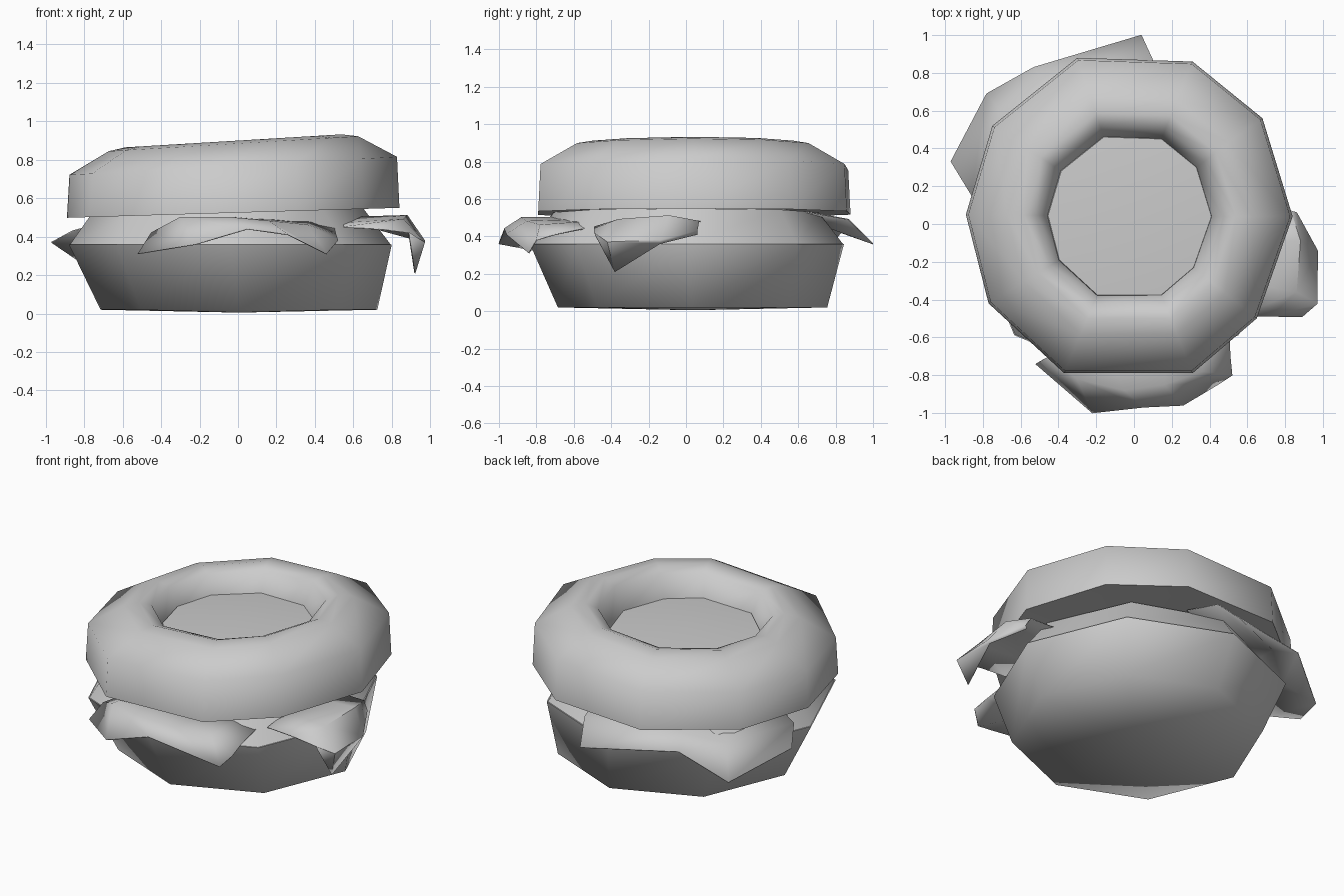
import bpy
import math

if "Cube" in bpy.data.objects:
    bpy.data.objects.remove(bpy.data.objects["Cube"], do_unlink=True)

grey = bpy.data.materials.new("plain_grey")
grey.use_nodes = True
colour = (0.6, 0.6, 0.6, 1)
grey.diffuse_color = colour
grey.node_tree.nodes["Principled BSDF"].inputs["Base Color"].default_value = colour

# Uneven ten-sided outline of the top bun
CENTRE = (-0.02, 0.04)
OUTLINE = [(0.84, 0.04), (0.68, 0.56), (0.31, 0.86), (-0.30, 0.88), (-0.75, 0.52),
           (-0.89, 0.05), (-0.77, -0.42), (-0.37, -0.79), (0.31, -0.79), (0.65, -0.50)]


def make(name, verts, faces, angle):
    mesh = bpy.data.meshes.new(name)
    mesh.from_pydata(verts, [], faces)
    mesh.materials.append(grey)
    obj = bpy.data.objects.new(name, mesh)
    bpy.context.collection.objects.link(obj)
    bpy.ops.object.select_all(action='DESELECT')
    obj.select_set(True)
    bpy.context.view_layer.objects.active = obj
    bpy.ops.object.shade_smooth_by_angle(angle=math.radians(angle))
    return obj


def bun_ring(scale, z, tilt):
    """Top bun outline scaled about its centre, its height tilted along x."""
    points = []
    for x, y in OUTLINE:
        px = CENTRE[0] + (x - CENTRE[0]) * scale
        py = CENTRE[1] + (y - CENTRE[1]) * scale
        points.append((px, py, z + tilt * px))
    return points


def octagon(radius, z, cx, cy, tilt=0):
    points = []
    for i in range(8):
        a = math.tau * i / 8
        px = cx + radius * math.cos(a)
        points.append((px, cy + radius * math.sin(a), z + tilt * px))
    return points


def loft(name, rings, angle, bulge=None):
    """Join rings from bottom to top; with a bulge cap both ends, else close the loop."""
    sides, count = len(rings[0]), len(rings)
    verts = [p for ring in rings for p in ring]
    faces = []
    for r in range(count if bulge is None else count - 1):
        a, b = r * sides, (r + 1) % count * sides
        for i in range(sides):
            j = (i + 1) % sides
            faces.append((a + i, a + j, b + j, b + i))
    if bulge is not None:
        for row, shift in ((0, -bulge), (count - 1, bulge)):
            tip = len(verts)
            x, y, z = (sum(axis) / sides for axis in zip(*rings[row]))
            verts.append((x, y, z + shift))
            for i in range(sides):
                a, b = row * sides + i, row * sides + (i + 1) % sides
                faces.append((b, a, tip) if row == 0 else (a, b, tip))
    return make(name, verts, faces, angle)


def leaf(name, rows):
    """Folded sheet from rows of points running from the inside outwards."""
    width = len(rows[0])
    verts = [p for row in rows for p in row]
    faces = []
    for r in range(len(rows) - 1):
        for i in range(width - 1):
            a = r * width + i
            faces.append((a, a + width, a + width + 1, a + 1))
    obj = make(name, verts, faces, 50)
    solid = obj.modifiers.new("thickness", 'SOLIDIFY')
    solid.thickness = 0.006
    solid.offset = 0
    return obj


# Bread
loft("bottom_bun", [octagon(0.72, 0.02, 0.005, 0.035), octagon(0.84, 0.36, -0.04, 0.005)],
     80, bulge=0.015)
loft("top_bun", [bun_ring(*row) for row in (
    (0.49, 0.55, 0.03), (1.0, 0.525, 0.03), (0.985, 0.77, 0.055), (0.75, 0.885, 0.06),
    (0.65, 0.9, 0.06), (0.57, 0.875, 0.05), (0.49, 0.72, 0.03))], 65)

# Filling between the halves, with a mound rising into the hole
loft("filling", [octagon(0.835, 0.358, -0.04, 0.005), octagon(0.71, 0.53, -0.06, 0, 0.03)],
     40, bulge=0)
loft("filling_mound", [bun_ring(0.6, 0.54, 0), bun_ring(0.5, 0.75, 0.02)], 40, bulge=0.03)

# Leaves sticking out at the front, the left side and the back
leaf("front_leaf", [
    [(-0.35, -0.5, 0.45), (-0.25, -0.5, 0.5), (0, -0.5, 0.5),
     (0.2, -0.5, 0.49), (0.38, -0.5, 0.48), (0.5, -0.5, 0.45)],
    [(-0.45, -0.7, 0.42), (-0.3, -0.82, 0.5), (-0.05, -0.88, 0.5),
     (0.16, -0.85, 0.48), (0.36, -0.78, 0.46), (0.51, -0.7, 0.41)],
    [(-0.52, -0.74, 0.31), (-0.22, -1.0, 0.36), (0.05, -0.97, 0.44),
     (0.26, -0.96, 0.41), (0.46, -0.84, 0.31), (0.52, -0.8, 0.38)]])
leaf("left_leaf", [
    [(0.55, -0.49, 0.45), (0.55, -0.3, 0.47), (0.55, -0.1, 0.5), (0.6, 0.08, 0.48)],
    [(0.72, -0.49, 0.44), (0.86, -0.36, 0.49), (0.88, -0.09, 0.51), (0.83, 0.07, 0.48)],
    [(0.89, -0.49, 0.42), (0.97, -0.42, 0.37), (0.97, -0.14, 0.38), (0.86, 0.06, 0.43)],
    [(0.89, -0.48, 0.4), (0.92, -0.38, 0.21), (0.96, -0.14, 0.36), (0.85, 0.06, 0.41)]])
leaf("back_leaf", [
    [(-0.6, 0.05, 0.5), (-0.5, 0.4, 0.52), (-0.35, 0.55, 0.52), (0.15, 0.65, 0.53)],
    [(-0.86, 0.15, 0.43), (-0.66, 0.54, 0.4), (-0.45, 0.7, 0.47), (0.1, 0.87, 0.49)],
    [(-0.97, 0.33, 0.37), (-0.78, 0.69, 0.24), (-0.53, 0.83, 0.42), (0.04, 1.0, 0.36)]])
